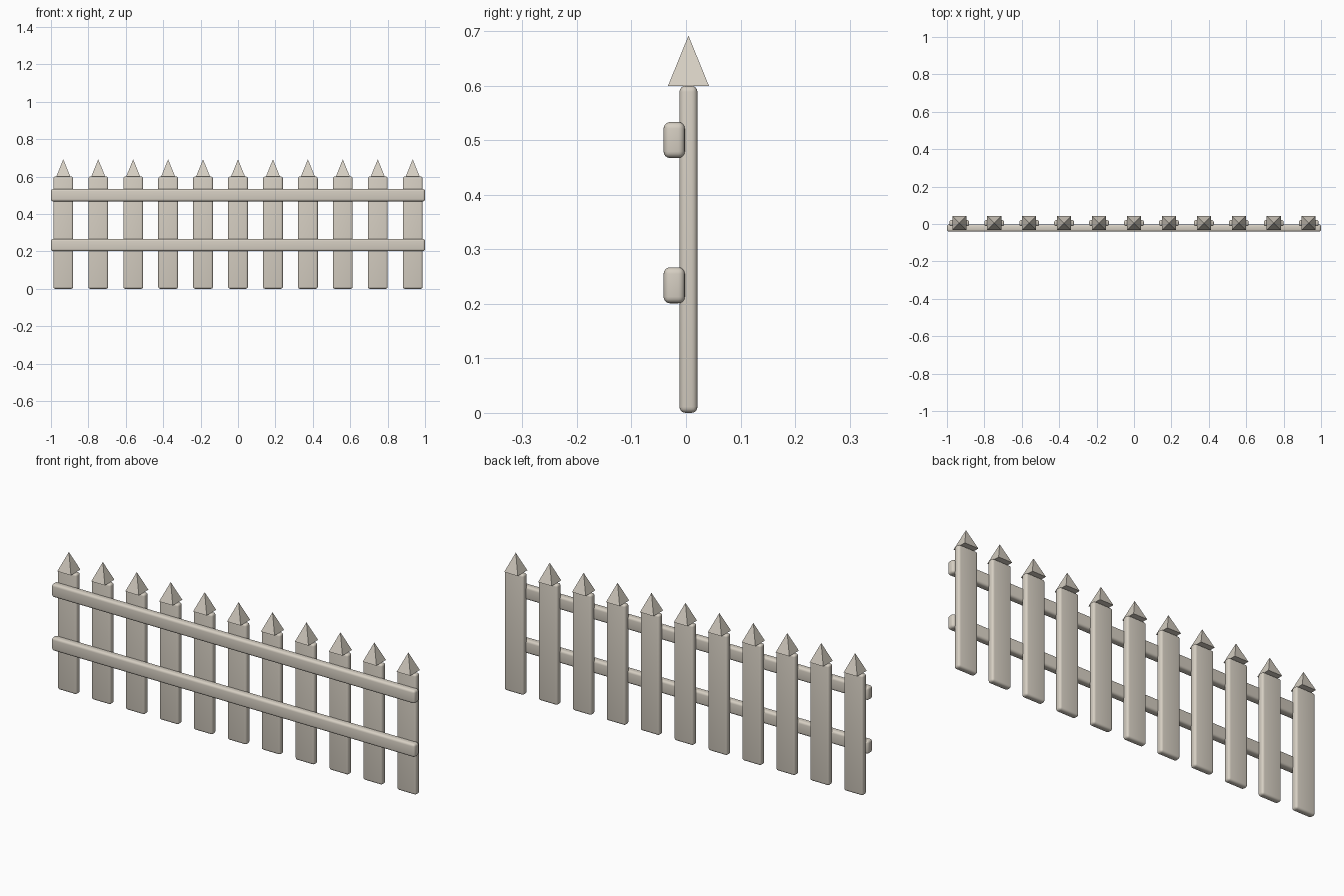
import bpy, bmesh, math
from mathutils import Matrix

if "Cube" in bpy.data.objects:
    bpy.data.objects.remove(bpy.data.objects["Cube"])

wood = bpy.data.materials.new("pale weathered wood")
wood.diffuse_color = (0.67, 0.62, 0.54, 1)
wood.use_nodes = True
wood.node_tree.nodes["Principled BSDF"].inputs["Base Color"].default_value = wood.diffuse_color


def add_object(name, bm, smooth):
    mesh = bpy.data.meshes.new(name)
    bm.to_mesh(mesh)
    bm.free()
    mesh.materials.append(wood)
    ob = bpy.data.objects.new(name, mesh)
    bpy.context.collection.objects.link(ob)
    if smooth:
        bpy.ops.object.select_all(action='DESELECT')
        ob.select_set(True)
        bpy.context.view_layer.objects.active = ob
        bpy.ops.object.shade_smooth_by_angle(angle=math.radians(35))
    return ob


def rounded_board(name, center, size, radius):
    bm = bmesh.new()
    bmesh.ops.create_cube(bm, size=1, matrix=Matrix.Translation(center) @ Matrix.Diagonal((*size, 1)))
    bmesh.ops.bevel(bm, geom=bm.edges[:], offset=radius, segments=4,
                    profile=0.5, affect='EDGES', clamp_overlap=True)
    return add_object(name, bm, True)


def pyramid(name, x, y, z, width, height):
    bm = bmesh.new()
    turn = Matrix.Rotation(math.pi / 4, 4, 'Z')
    bmesh.ops.create_cone(bm, cap_ends=True, segments=4, radius1=width / math.sqrt(2),
                          radius2=0, depth=height,
                          matrix=Matrix.Translation((x, y, z + height / 2)) @ turn)
    bmesh.ops.remove_doubles(bm, verts=bm.verts[:], dist=1e-5)
    return add_object(name, bm, False)


# Pickets with pointed caps
for i in range(11):
    x = (i - 5) * 0.1868
    rounded_board(f"picket_{i + 1}", (x, 0.0045, 0.30), (0.106, 0.033, 0.60), 0.011)
    pyramid(f"picket_point_{i + 1}", x, 0.0045, 0.60, 0.075, 0.092)

# Horizontal rails on the front
for name, z in (("lower_rail", 0.234), ("upper_rail", 0.5005)):
    rounded_board(name, (0, -0.0217, z), (2.0, 0.039, 0.066), 0.012)
